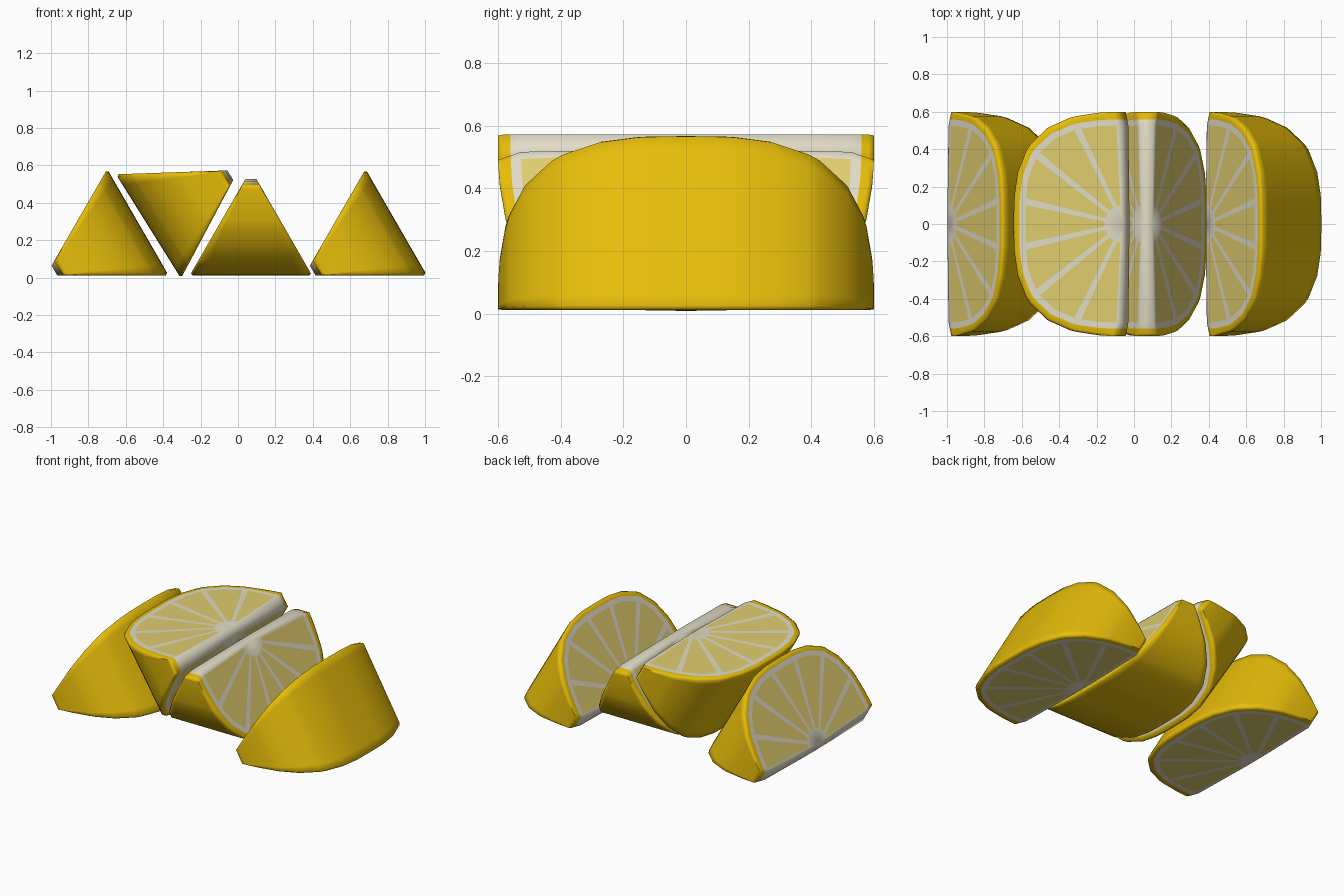
import bpy, bmesh, math
from mathutils import Vector

if "Cube" in bpy.data.objects:
    bpy.data.objects.remove(bpy.data.objects["Cube"])


def material(name, rgb):
    m = bpy.data.materials.new(name)
    m.diffuse_color = (*rgb, 1)
    m.use_nodes = True
    m.node_tree.nodes["Principled BSDF"].inputs["Base Color"].default_value = m.diffuse_color
    return m


MATS = [material("lemon rind yellow", (0.79, 0.505, 0.003)),
        material("pith cream", (0.76, 0.72, 0.57)),
        material("flesh pale yellow", (0.74, 0.61, 0.16))]
RIND, PITH, FLESH = 0, 1, 2

DEPTH, HALF_LEN, POWER = 0.656, 0.6, 3.0   # rounded half-disc outline
CORE = 0.06                                # trimmed core edge
SEGMENTS = 7                               # juice segments per cut


def outline(a):
    """Distance from the core centre to the outline in direction a."""
    lo, hi = 0.0, 1.0
    for _ in range(30):
        r = (lo + hi) / 2
        v = (abs(CORE + r * math.cos(a)) / DEPTH) ** POWER
        v += (abs(r * math.sin(a)) / HALF_LEN) ** POWER
        lo, hi = (r, hi) if v < 1 else (lo, r)
    return lo


# columns: (angle, side of membrane); is_flesh tells what follows each column
step = math.pi / SEGMENTS
cols, is_flesh = [(-math.pi / 2, 0)], [False]
for k in range(SEGMENTS):
    a = -math.pi / 2 + k * step
    cols += [(a, 1), (a + step / 2, 0), (a + step, -1)]
    is_flesh += [True, True, False]
cols.append((math.pi / 2, 0))


def profile(col, inset=None, radius=None):
    """(depth, y) on the cut outline, moved in by inset, or at a fixed radius."""
    a, side = col
    nominal = radius if radius else outline(a) - inset
    half_width = 0.008 + 0.018 * nominal
    if abs(a) > 1.57:                       # wider membrane along the core edge
        half_width = 0.013 + 0.03 * nominal
    a += side * math.asin(half_width / nominal)
    r = radius if radius else outline(a) - inset
    depth, y = CORE + r * math.cos(a), r * math.sin(a)
    # core edge rounds off towards both tips
    fade = max(0, 1 - (depth - CORE) / 0.12)
    depth += 0.4 * max(0, abs(y) - 0.5) * fade
    return depth, y


def wedge(name, apex_x, apex_z, angle):
    bm = bmesh.new()
    d0, d1 = [Vector((math.cos(math.radians(q)), 0, math.sin(math.radians(q))))
              for q in (angle, angle + 60)]
    apex = Vector((apex_x, 0, apex_z))

    def vert(p, t):
        return bm.verts.new(apex + d0.lerp(d1, t) * p[0] + Vector((0, p[1], 0)))

    def face(vs, mat):
        bm.faces.new(vs).material_index = mat

    # two cut faces: white centre, juice segments, pith ring, rind border
    cuts = []
    for t in (0, 1):
        centre = vert((CORE, 0), t)
        rings = [[vert(profile(c, radius=0.1), t) for c in cols]]
        rings += [[vert(profile(c, inset=i), t) for c in cols]
                  for i in (0.073, 0.04, 0.015)]
        for j in range(len(cols) - 1):
            face([centre, rings[0][j], rings[0][j + 1]], PITH)
            for i, mat in enumerate((FLESH if is_flesh[j] else PITH, PITH, RIND)):
                face([rings[i][j], rings[i + 1][j],
                      rings[i + 1][j + 1], rings[i][j + 1]], mat)
        cuts.append((centre, rings))

    # rind skin bridging the two cuts
    skin = [cuts[0][1][-1]]
    skin += [[vert(profile(c, inset=0), t) for c in cols]
             for t in (0.025, 0.1, 0.5, 0.9, 0.975)]
    skin.append(cuts[1][1][-1])
    for r0, r1 in zip(skin, skin[1:]):
        for j in range(len(cols) - 1):
            face([r0[j], r1[j], r1[j + 1], r0[j + 1]], RIND)

    # core strip and the small rind tips at its ends
    for end in (0, -1):
        lines = [[c] + [r[end] for r in rings] for c, rings in cuts]
        for i in range(4):
            face([lines[0][i], lines[0][i + 1], lines[1][i + 1], lines[1][i]],
                 RIND if i == 3 else PITH)
        face([r[end] for r in skin], RIND)

    bmesh.ops.recalc_face_normals(bm, faces=bm.faces)
    me = bpy.data.meshes.new(name)
    bm.to_mesh(me)
    bm.free()
    for m in MATS:
        me.materials.append(m)
    ob = bpy.data.objects.new(name, me)
    bpy.context.collection.objects.link(ob)
    bpy.ops.object.select_all(action='DESELECT')
    ob.select_set(True)
    bpy.context.view_layer.objects.active = ob
    bpy.ops.object.shade_smooth_by_angle(angle=math.radians(75))


# name, core position (x, z), direction of the first cut
wedge("lemon_wedge_left", -1.027, 0.012, 0)
wedge("lemon_wedge_inverted", 0.003, 0.575, 182)
wedge("lemon_wedge_core_up", 0.069, 0.578, 240)
wedge("lemon_wedge_right", 0.354, 0.012, 0)
